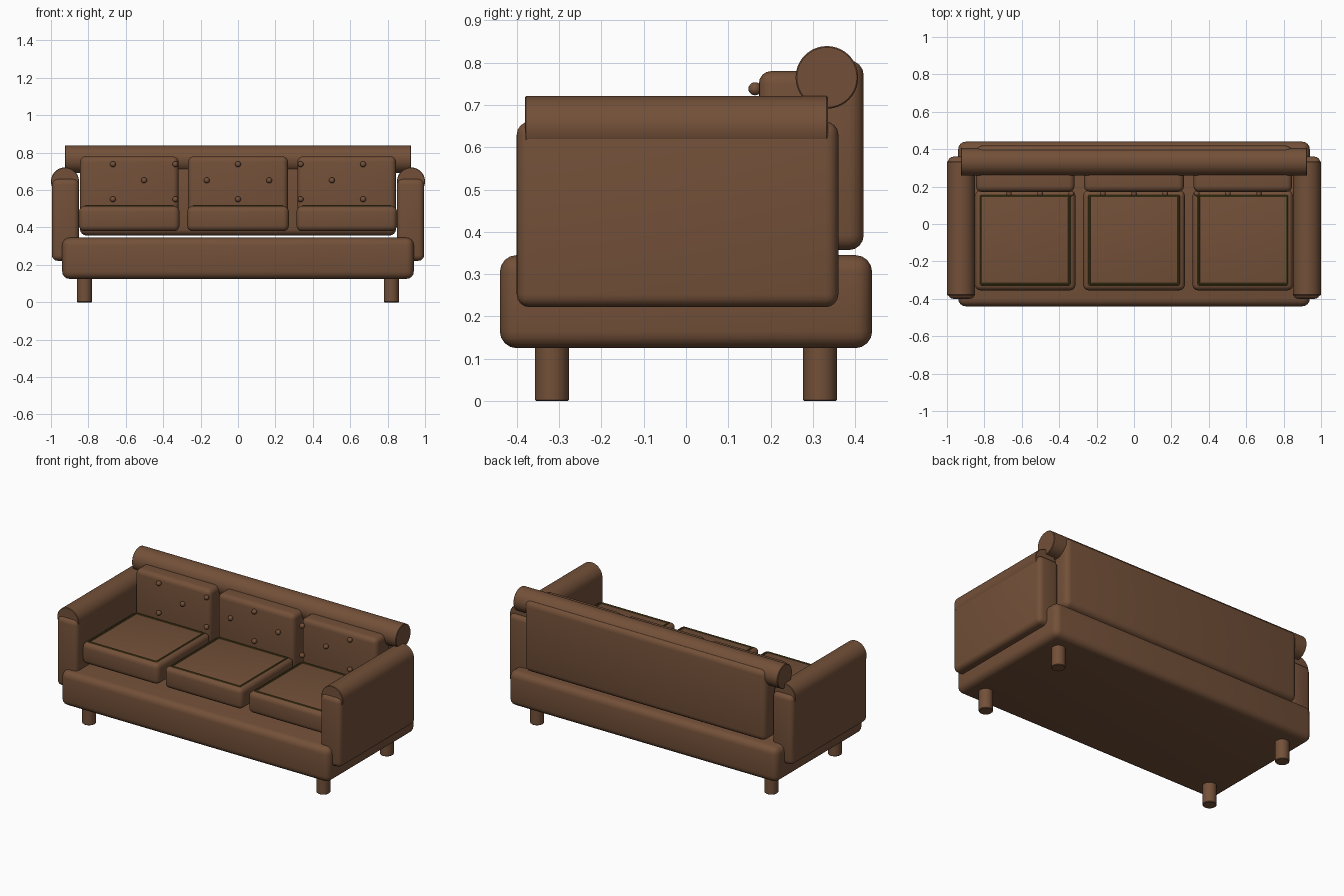
import bpy, bmesh, math
from mathutils import Matrix, Vector

if "Cube" in bpy.data.objects:
    bpy.data.objects.remove(bpy.data.objects["Cube"])


def material(name, rgb):
    m = bpy.data.materials.new(name)
    m.diffuse_color = (*rgb, 1)
    m.use_nodes = True
    m.node_tree.nodes["Principled BSDF"].inputs["Base Color"].default_value = m.diffuse_color
    return m


LEATHER = material("brown_leather", (0.17, 0.080, 0.040))
PIPING = material("olive_piping", (0.085, 0.065, 0.012))


def finish(name, bm, mat=LEATHER):
    me = bpy.data.meshes.new(name)
    bm.to_mesh(me)
    bm.free()
    ob = bpy.data.objects.new(name, me)
    bpy.context.collection.objects.link(ob)
    me.materials.append(mat)
    bpy.ops.object.select_all(action='DESELECT')
    ob.select_set(True)
    bpy.context.view_layer.objects.active = ob
    bpy.ops.object.shade_smooth_by_angle(angle=math.radians(35))
    return ob


def soft_box(name, lo, hi, r, segments=4):
    """Box between two corners with rounded edges."""
    lo, hi = Vector(lo), Vector(hi)
    bm = bmesh.new()
    bmesh.ops.create_cube(bm, size=1, matrix=Matrix.Translation((lo + hi) / 2) @ Matrix.Diagonal((*(hi - lo), 1)))
    bmesh.ops.bevel(bm, geom=bm.edges[:], offset=r, segments=segments, profile=0.5, affect='EDGES')
    return finish(name, bm)


def cylinder(name, center, r, length, axis='Z', edge=0.003):
    """Capped cylinder with slightly eased rims."""
    rot = {'Z': Matrix(), 'X': Matrix.Rotation(math.pi / 2, 4, 'Y'),
           'Y': Matrix.Rotation(math.pi / 2, 4, 'X')}[axis]
    bm = bmesh.new()
    bmesh.ops.create_cone(bm, cap_ends=True, segments=40, radius1=r, radius2=r, depth=length,
                          matrix=Matrix.Translation(center) @ rot)
    rims = [e for e in bm.edges if any(len(f.verts) > 4 for f in e.link_faces)]
    bmesh.ops.bevel(bm, geom=rims, offset=edge, segments=1, affect='EDGES')
    return finish(name, bm)


def piping(name, x0, x1, y0, y1, z, corner, r):
    """Thin closed cord following a rounded rectangle."""
    pts = []
    for cx, cy, a0 in ((x1 - corner, y1 - corner, 0), (x0 + corner, y1 - corner, 90),
                       (x0 + corner, y0 + corner, 180), (x1 - corner, y0 + corner, 270)):
        for i in range(5):
            a = math.radians(a0 + i * 22.5)
            pts.append((Vector((cx, cy, z)), Vector((math.cos(a), math.sin(a), 0))))
    bm = bmesh.new()
    rings = []
    for p, n in pts:
        rings.append([bm.verts.new(p + n * r * math.cos(k * math.pi / 4)
                                   + Vector((0, 0, r * math.sin(k * math.pi / 4)))) for k in range(8)])
    for i, ring in enumerate(rings):
        nxt = rings[(i + 1) % len(rings)]
        for k in range(8):
            j = (k + 1) % 8
            bm.faces.new((ring[k], nxt[k], nxt[j], ring[j]))
    bmesh.ops.recalc_face_normals(bm, faces=bm.faces[:])
    return finish(name, bm, PIPING)


# Base, backrest and the roll along its top
soft_box("base", (-0.94, -0.44, 0.125), (0.94, 0.44, 0.345), 0.04)
soft_box("backrest", (-0.845, 0.28, 0.357), (0.845, 0.42, 0.805), 0.035)
cylinder("back_roll", (0, 0.333, 0.765), 0.074, 1.85, 'X')

# Arms with rolled tops, and legs
for side, s in (("left", -1), ("right", 1)):
    xs = sorted((s * 0.85, s * 0.995))
    soft_box(side + "_arm", (xs[0], -0.40, 0.222), (xs[1], 0.36, 0.66), 0.03)
    cylinder(side + "_arm_roll", (s * 0.925, -0.023, 0.646), 0.075, 0.716, 'Y')
    for end, y in (("front", -0.317), ("back", 0.317)):
        cylinder(f"{side}_{end}_leg", (s * 0.82, y, 0.064), 0.04, 0.128)

# Three seat cushions with piping, three back cushions with buttons
SPANS = (("left", -0.85, -0.313), ("middle", -0.272, 0.272), ("right", 0.313, 0.85))
for i, (name, x0, x1) in enumerate(SPANS):
    soft_box(name + "_seat_cushion", (x0, -0.355, 0.38), (x1, 0.18, 0.514), 0.03)
    piping(name + "_seat_piping", x0 + 0.008, x1 - 0.008, -0.347, 0.174, 0.513, 0.025, 0.006)
    soft_box(name + "_back_cushion", (x0 + 0.005, 0.172, 0.385), (x1 - 0.005, 0.32, 0.78), 0.03)

# Buttons in a staggered pattern: outer rows and an offset middle row
rows = [(x, z) for z in (0.738, 0.551) for x in (-0.669, -0.335, 0, 0.335, 0.669)]
rows += [(x, 0.652) for x in (-0.502, -0.167, 0.167, 0.502)]
for i, (x, z) in enumerate(rows):
    bm = bmesh.new()
    bmesh.ops.create_uvsphere(bm, u_segments=16, v_segments=10, radius=0.0155,
                              matrix=Matrix.Translation((x, 0.163, z)))
    finish(f"button_{i + 1}", bm)
